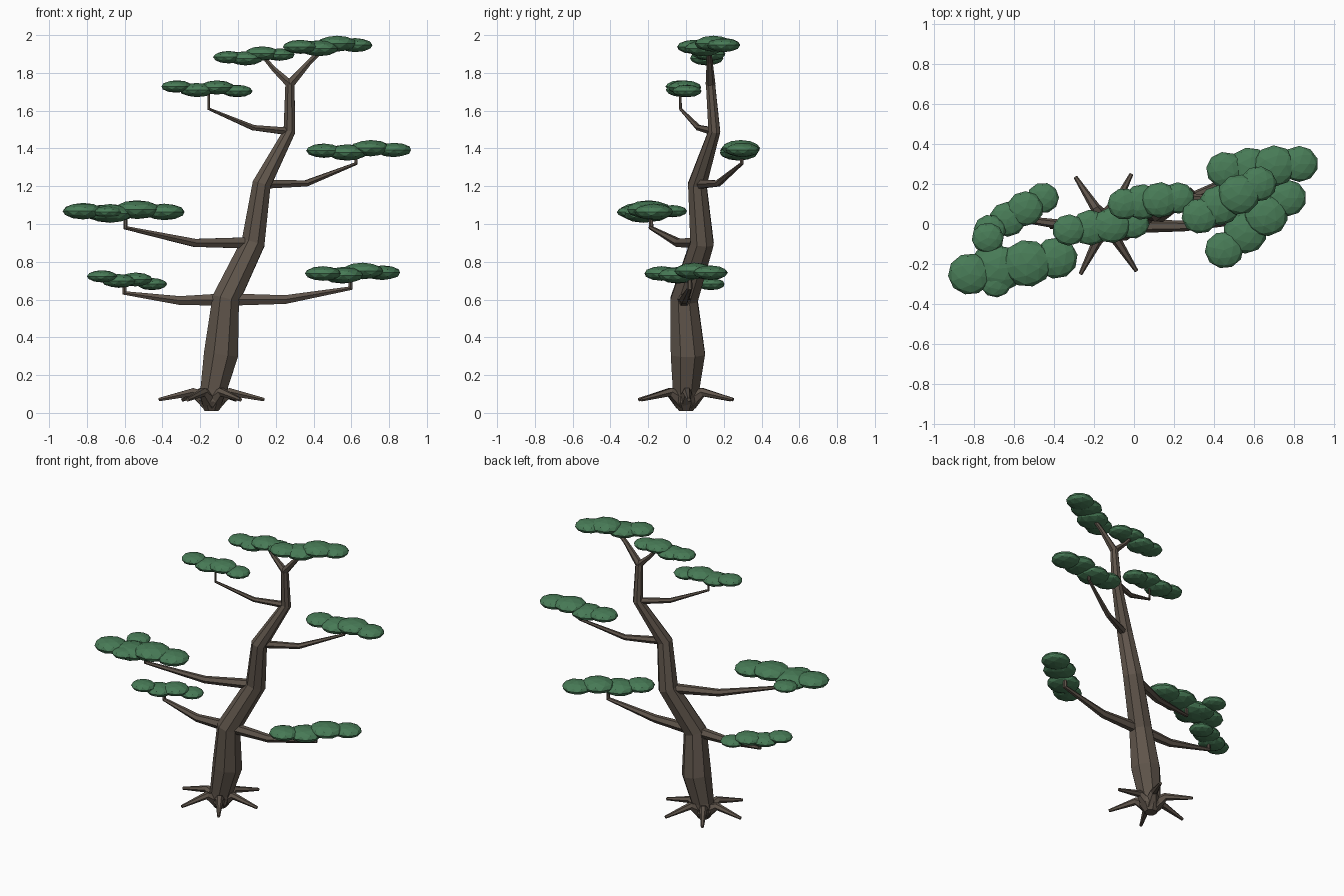
import bpy, bmesh, math, random
from mathutils import Vector, Matrix

if "Cube" in bpy.data.objects:
    bpy.data.objects.remove(bpy.data.objects["Cube"])

random.seed(4)


def material(name, rgb):
    m = bpy.data.materials.new(name)
    m.diffuse_color = (*rgb, 1)
    m.use_nodes = True
    m.node_tree.nodes["Principled BSDF"].inputs["Base Color"].default_value = m.diffuse_color
    return m


BARK = material("bark", (0.115, 0.09, 0.07))
LEAF = material("foliage", (0.065, 0.2, 0.095))


def finish(name, bm, mat):
    bmesh.ops.recalc_face_normals(bm, faces=bm.faces)
    me = bpy.data.meshes.new(name)
    bm.to_mesh(me)
    bm.free()
    me.materials.append(mat)
    ob = bpy.data.objects.new(name, me)
    bpy.context.collection.objects.link(ob)
    return ob


def limb(name, points, radii, sides=6):
    """Faceted tapered tube through the points."""
    bm = bmesh.new()
    pts = [Vector(p) for p in points]
    rings, side = [], None
    for i, (p, r) in enumerate(zip(pts, radii)):
        a = (p - pts[i - 1]).normalized() if i else Vector()
        b = (pts[i + 1] - p).normalized() if i < len(pts) - 1 else Vector()
        t = (a + b).normalized()
        if side is None:
            side = Vector((1, 0, 0)) if abs(t.z) > 0.7 else Vector((0, 0, 1))
        side = (side - t * side.dot(t)).normalized()
        other = t.cross(side)
        angles = [math.tau * (k + 0.5) / sides for k in range(sides)]
        rings.append([bm.verts.new(p + r * (side * math.cos(w) + other * math.sin(w)))
                      for w in angles])
    for r0, r1 in zip(rings, rings[1:]):
        for k in range(sides):
            j = (k + 1) % sides
            bm.faces.new((r0[k], r0[j], r1[j], r1[k]))
    bm.faces.new(rings[0])
    bm.faces.new(rings[-1])
    return finish(name, bm, BARK)


def pad(name, start, end, size, count=4):
    """Row of overlapping flattened icospheres, middle ones a little larger."""
    bm = bmesh.new()
    a, b = Vector(start), Vector(end)
    for i in range(count):
        f = i / (count - 1)
        grow = size * (0.95 + 0.15 * math.sin(math.pi * f))
        lift = Vector((0, 0, 0.008 * (-1) ** i))
        m = (Matrix.Translation(a.lerp(b, f) + lift)
             @ Matrix.Diagonal((grow, grow * 0.95, grow * 0.4, 1))
             @ Matrix.Rotation(random.uniform(0, math.tau), 4, 'Z'))
        bmesh.ops.create_icosphere(bm, subdivisions=2, radius=1, matrix=m)
    return finish(name, bm, LEAF)


def branch(name, start, mid, end, width, twig=0.07):
    """Tapering branch that turns up into a short twig under its pad."""
    tip = Vector(end) + Vector((0, 0, twig))
    limb(name, [start, mid, end, tip], [width, width * 0.7, width * 0.38, width * 0.3])


# Trunk, curving up to the fork
TRUNK = [(-0.14, 0, 0.01), (-0.14, 0, 0.06), (-0.13, 0, 0.12), (-0.09, 0.01, 0.31),
         (-0.065, -0.01, 0.60), (0.08, 0.085, 0.90), (0.125, 0.06, 1.21),
         (0.272, 0.15, 1.49), (0.275, 0.13, 1.74)]
limb("trunk", TRUNK, (0.04, 0.075, 0.075, 0.098, 0.078, 0.067, 0.053, 0.034, 0.026), 8)
low, middle, high, upper, fork = TRUNK[4:]

# Six evenly spread surface roots
for i in range(6):
    w = math.radians(3 + 60 * i)
    limb(f"root_{i + 1}", [(-0.14 + math.cos(w) * r, math.sin(w) * r, z)
                           for r, z in ((0.02, 0.06), (0.10, 0.11), (0.28, 0.07))],
         (0.05, 0.025, 0.01))

# Branches
branch("lower_left_branch", low, (-0.31, -0.01, 0.595), (-0.60, 0.03, 0.635), 0.038)
branch("lower_right_branch", low, (0.25, -0.01, 0.60), (0.595, 0.02, 0.66), 0.038)
branch("middle_left_branch", middle, (-0.23, -0.04, 0.90), (-0.595, -0.185, 0.98), 0.035)
branch("middle_right_branch", high, (0.36, 0.17, 1.215), (0.625, 0.295, 1.32), 0.027)
branch("upper_left_branch", upper, (0.08, 0.065, 1.51), (-0.155, -0.03, 1.61), 0.023, 0.09)
limb("crown_left_branch", [fork, (0.19, 0.13, 1.82), (0.13, 0.13, 1.89)], (0.024, 0.015, 0.01))
limb("crown_right_branch", [fork, (0.38, 0.125, 1.86), (0.46, 0.12, 1.935)], (0.026, 0.016, 0.012))

# Foliage pads
pad("lower_left_foliage", (-0.72, -0.03, 0.715), (-0.455, 0.13, 0.69), 0.085)
pad("lower_right_foliage", (0.45, -0.13, 0.73), (0.765, 0.13, 0.75), 0.102)
pad("middle_left_foliage", (-0.82, -0.25, 1.06), (-0.39, -0.17, 1.072), 0.115)
pad("middle_left_side_foliage", (-0.73, -0.07, 1.06), (-0.69, -0.29, 1.055), 0.085, 3)
pad("middle_right_foliage", (0.455, 0.27, 1.38), (0.825, 0.30, 1.40), 0.10)
pad("upper_left_foliage", (-0.325, -0.03, 1.72), (-0.005, 0.005, 1.712), 0.087)
pad("crown_left_foliage", (-0.05, 0.10, 1.875), (0.22, 0.13, 1.905), 0.087)
pad("crown_right_foliage", (0.33, 0.04, 1.93), (0.62, 0.20, 1.955), 0.098)
